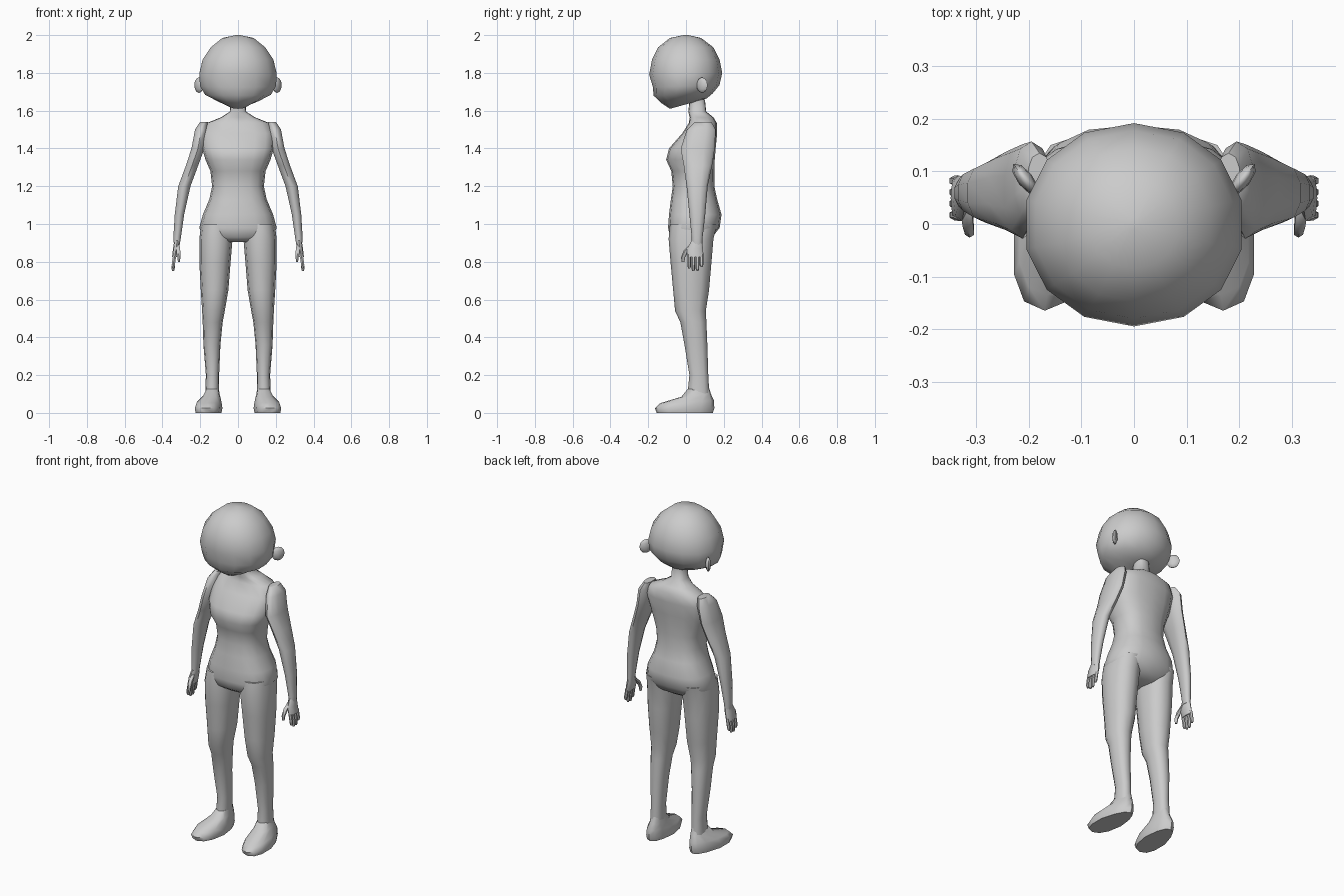
import bpy, bmesh, math


def loft(name, rings, sides=12, power=2.0, mirror=False, skew=None):
    """Skin rings of (z_front, z_back, centre_x, half_width, y_front, y_back)."""
    bm = bmesh.new()
    loops = []
    for zf, zb, cx, hw, yf, yb in rings:
        loop = []
        for i in range(sides):
            a = 2 * math.pi * i / sides - math.pi / 2
            c, s = math.cos(a), math.sin(a)
            c = math.copysign(abs(c) ** (2 / power), c)
            s = math.copysign(abs(s) ** (2 / power), s)
            y = (yf + yb) / 2 + s * (yb - yf) / 2
            z = (zf + zb) / 2 + s * (zb - zf) / 2
            x = cx + hw * c
            if skew:
                x = skew(x, y, z)
            loop.append(bm.verts.new((x, y, z)))
        loops.append(loop)
    for a, b in zip(loops, loops[1:]):
        for i in range(sides):
            j = (i + 1) % sides
            bm.faces.new((a[i], a[j], b[j], b[i]))
    bm.faces.new(loops[0])
    bm.faces.new(loops[-1])
    bmesh.ops.recalc_face_normals(bm, faces=bm.faces)
    me = bpy.data.meshes.new(name)
    bm.to_mesh(me)
    bm.free()
    ob = bpy.data.objects.new(name, me)
    bpy.context.collection.objects.link(ob)
    finish(ob, mirror)
    return ob


def finish(ob, mirror):
    bpy.ops.object.select_all(action='DESELECT')
    ob.select_set(True)
    bpy.context.view_layer.objects.active = ob
    bpy.ops.object.shade_smooth_by_angle(angle=math.radians(55))
    if mirror:
        ob.modifiers.new("Mirror", 'MIRROR')


def flat(rows):
    """Level rings: (z, centre_x, half_width, y_front, y_back)."""
    return [(r[0],) + r for r in rows]


# Head, with the underside tilted down towards the chin
loft("head", [
    (2.00, 2.00, 0, .012, -.012, .012),
    (1.985, 1.985, 0, .085, -.085, .08),
    (1.935, 1.935, 0, .148, -.148, .145),
    (1.87, 1.87, 0, .192, -.18, .178),
    (1.79, 1.80, 0, .210, -.195, .192),
    (1.725, 1.735, 0, .206, -.175, .177),
    (1.68, 1.69, 0, .178, -.172, .14),
    (1.64, 1.665, 0, .11, -.13, .11),
    (1.61, 1.65, 0, .05, -.085, .06)], 14, 2.1)

# Ears: flattened discs angled outwards and back
bpy.ops.mesh.primitive_uv_sphere_add(segments=8, ring_count=6)
ear = bpy.context.object
ear.name = ear.data.name = "ear"
for v in ear.data.vertices:
    x, y, z = v.co.x * .015, v.co.y * .037, v.co.z * .041
    t = math.radians(-38)
    v.co = (.207 + x * math.cos(t) - y * math.sin(t),
            .085 + x * math.sin(t) + y * math.cos(t), 1.735 + z)
finish(ear, True)

# Neck and torso down to the crotch
loft("torso", flat([
    (1.66, 0, .038, .02, .10),
    (1.595, 0, .043, .012, .107),
    (1.565, 0, .09, .02, .145),
    (1.535, 0, .165, .015, .163),
    (1.48, 0, .195, -.02, .165),
    (1.40, 0, .190, -.09, .157),
    (1.34, 0, .172, -.105, .152),
    (1.28, 0, .146, -.078, .150),
    (1.20, 0, .137, -.07, .150),
    (1.13, 0, .152, -.08, .165),
    (1.05, 0, .186, -.09, .188),
    (0.98, 0, .205, -.095, .178),
    (0.93, 0, .185, -.085, .140),
    (0.905, 0, .10, -.05, .10)]), 16, 2.5)

# Legs
loft("leg", flat([
    (1.00, .115, .080, -.085, .165),
    (0.92, .117, .088, -.092, .145),
    (0.80, .122, .083, -.082, .135),
    (0.65, .124, .073, -.068, .122),
    (0.54, .130, .060, -.058, .105),
    (0.48, .134, .053, -.030, .108),
    (0.36, .138, .045, -.008, .113),
    (0.20, .135, .035, .018, .118),
    (0.07, .138, .037, .005, .125)]), 12, 2.3, True)

# Feet, wider and splayed at the toes
loft("foot", [
    (0, 0, .155, .068, -.155, .142),
    (.025, .025, .155, .073, -.165, .150),
    (.052, .065, .153, .066, -.135, .148),
    (.085, .10, .143, .050, -.025, .132),
    (.125, .14, .137, .036, .008, .120)], 12, 2.4, True,
    lambda x, y, z: x + (.155 - x) * max(y, 0) * 2.2 - y * .09)

# Arms
loft("arm", flat([
    (1.54, .180, .022, .045, .135),
    (1.50, .195, .034, .005, .157),
    (1.40, .212, .036, -.028, .152),
    (1.31, .243, .034, -.012, .138),
    (1.20, .284, .034, .003, .115),
    (1.05, .310, .026, .018, .102),
    (0.93, .322, .021, .030, .088),
    (0.89, .324, .016, .030, .086)]), 10, 2.2, True)

# Palms
loft("palm", flat([
    (.92, .322, .014, .034, .084),
    (.87, .327, .017, .006, .090),
    (.825, .336, .013, .006, .093)]), 8, 2.6, True)

# Fingers
for n, tip in enumerate((.765, .75, .752, .772)):
    y = .017 + n * .0218
    loft("finger", flat([
        (.84, .334, .010, y - .010, y + .010),
        (.79, .342, .010, y - .010, y + .010),
        (tip + .01, .343, .009, y - .009, y + .009),
        (tip, .343, .005, y - .005, y + .005)]), 6, 2, True)

# Thumbs
loft("thumb", flat([
    (.89, .320, .012, .020, .050),
    (.86, .316, .012, -.012, .018),
    (.825, .313, .010, -.026, -.004),
    (.80, .313, .006, -.024, -.008)]), 6, 2, True)
